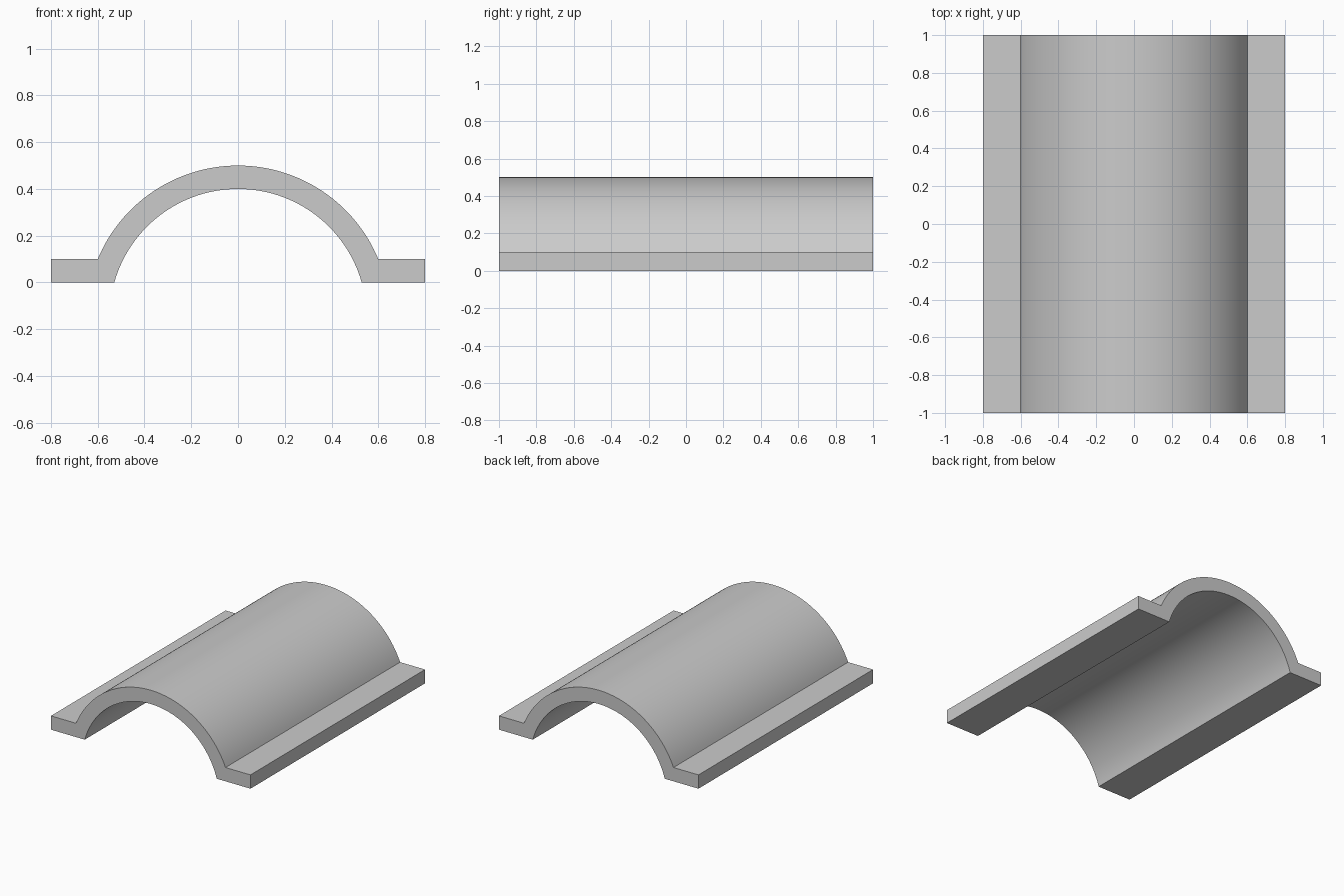
import bpy
import bmesh
from math import asin, acos, sin, cos, radians

if "Cube" in bpy.data.objects:
    bpy.data.objects.remove(bpy.data.objects["Cube"], do_unlink=True)

LENGTH = 2.0
HALF_WIDTH = 0.8
FLANGE_HEIGHT = 0.1
CENTRE_Z = -0.15
OUTER_R, INNER_R = 0.65, 0.55
SEGMENTS = 64

# Plain grey material
grey = bpy.data.materials.new("plain_grey")
grey.use_nodes = True
colour = (0.6, 0.6, 0.6, 1.0)
grey.diffuse_color = colour
grey.node_tree.nodes["Principled BSDF"].inputs["Base Color"].default_value = colour


def arc(radius, base_z):
    """Arc from right to left, ending where it meets height base_z."""
    half = acos((base_z - CENTRE_Z) / radius)
    angles = [half * (2 * i / SEGMENTS - 1) for i in range(SEGMENTS + 1)]
    return [(radius * sin(a), CENTRE_Z + radius * cos(a)) for a in angles]


# Cross-section: outer arch, left flange, inner arch, right flange
profile = arc(OUTER_R, FLANGE_HEIGHT)
profile += [(HALF_WIDTH, FLANGE_HEIGHT), (HALF_WIDTH, 0)]
profile += reversed(arc(INNER_R, 0))
profile += [(-HALF_WIDTH, 0), (-HALF_WIDTH, FLANGE_HEIGHT)]

# Extrude the cross-section along the length
bm = bmesh.new()
end = bm.faces.new([bm.verts.new((x, -LENGTH / 2, z)) for x, z in profile])
result = bmesh.ops.extrude_face_region(bm, geom=[end], use_keep_orig=True)
moved = [g for g in result["geom"] if isinstance(g, bmesh.types.BMVert)]
bmesh.ops.translate(bm, verts=moved, vec=(0, LENGTH, 0))
bmesh.ops.recalc_face_normals(bm, faces=bm.faces)
mesh = bpy.data.meshes.new("flanged_arch")
bm.to_mesh(mesh)
bm.free()
mesh.materials.append(grey)

arch = bpy.data.objects.new("flanged_arch", mesh)
bpy.context.collection.objects.link(arch)

# Smooth the curved faces, keep the corners crisp
bpy.ops.object.select_all(action="DESELECT")
arch.select_set(True)
bpy.context.view_layer.objects.active = arch
bpy.ops.object.shade_smooth_by_angle(angle=radians(30))
